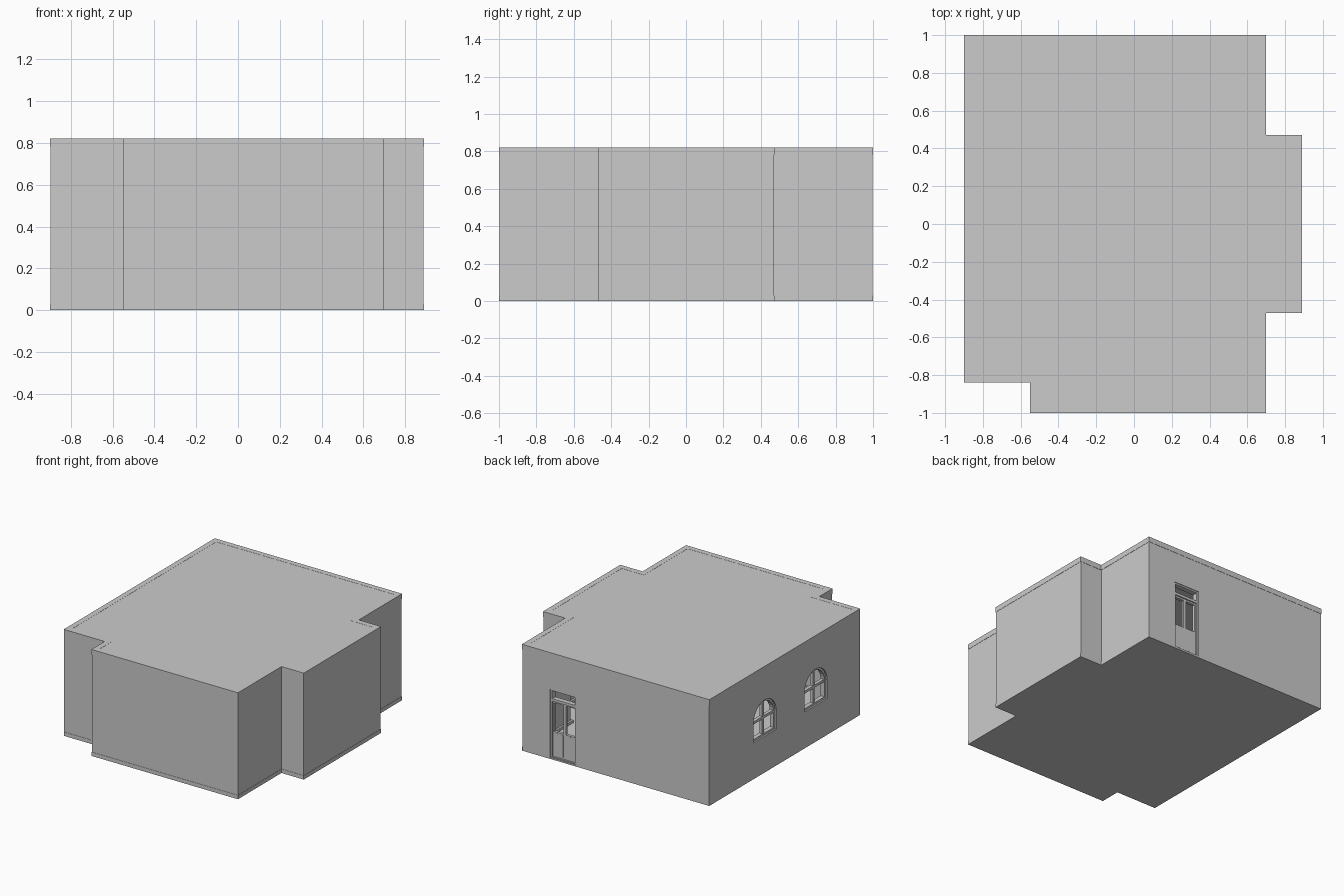
import bpy, bmesh, math

if "Cube" in bpy.data.objects:
    bpy.data.objects.remove(bpy.data.objects["Cube"])

H, WALL = 0.82, 0.025
# Room outline, counter-clockwise, starting at the back left corner
PLAN = [(-0.897, 0.998), (-0.897, -0.837), (-0.548, -0.837), (-0.548, -0.998),
        (0.698, -0.998), (0.698, -0.468), (0.888, -0.468), (0.888, 0.47),
        (0.698, 0.47), (0.698, 0.998)]
BACK_Y, LEFT_X = 0.998, -0.897


def up(a, b, c):        # plan outline raised along z
    return (a, b, c)


def on_back(a, b, c):   # across, height, outward from the back wall
    return (a, BACK_Y + c, b)


def on_left(a, b, c):   # across, height, outward from the left wall
    return (LEFT_X - c, a, b)


def finish(name, bm):
    bmesh.ops.recalc_face_normals(bm, faces=bm.faces)
    me = bpy.data.meshes.new(name)
    bm.to_mesh(me)
    bm.free()
    ob = bpy.data.objects.new(name, me)
    bpy.context.collection.objects.link(ob)
    return ob


def prism(name, pts, c0, c1, place=up):
    bm = bmesh.new()
    lo = [bm.verts.new(place(a, b, c0)) for a, b in pts]
    hi = [bm.verts.new(place(a, b, c1)) for a, b in pts]
    bm.faces.new(lo)
    bm.faces.new(hi)
    n = len(pts)
    for i in range(n):
        j = (i + 1) % n
        bm.faces.new((lo[i], lo[j], hi[j], hi[i]))
    return finish(name, bm)


def ring(name, outer, inner, c0, c1, place=up, closed=True):
    bm = bmesh.new()
    loops = [[bm.verts.new(place(*p)) for p in s] for s in zip(
        *[((a[0], a[1], c0), (a[0], a[1], c1), (b[0], b[1], c1), (b[0], b[1], c0))
          for a, b in zip(outer, inner)])]
    n = len(outer)
    for i in range(n if closed else n - 1):
        j = (i + 1) % n
        for k in range(4):
            a, b = loops[k], loops[(k + 1) % 4]
            bm.faces.new((a[i], a[j], b[j], b[i]))
    if not closed:
        bm.faces.new([l[0] for l in loops])
        bm.faces.new([l[-1] for l in loops])
    return finish(name, bm)


def offset(pts, d):     # grow a square-cornered outline by d
    out = []
    for i, p in enumerate(pts):
        q = [p[0], p[1]]
        for a, b in ((pts[i - 1], p), (p, pts[(i + 1) % len(pts)])):
            l = math.dist(a, b)
            q[0] += d * (b[1] - a[1]) / l
            q[1] -= d * (b[0] - a[0]) / l
        out.append(tuple(q))
    return out


def rect(a0, a1, b0, b1):
    return [(a0, b0), (a1, b0), (a1, b1), (a0, b1)]


def arch(mid, r, sill, spring, n=16):
    return [(mid - r, sill), (mid + r, sill)] + [
        (mid + r * math.cos(math.pi * i / n), spring + r * math.sin(math.pi * i / n))
        for i in range(n + 1)]


# Hollow shell with openings
walls = prism("walls", PLAN, 0, H)
cutters = [prism("room_cutter", offset(PLAN, -WALL), 0.01, H - 0.01)]
WINDOWS = (0.32, -0.30)
R, SILL, SPRING = 0.14, 0.28, 0.42
DOOR = (0.24, 0.46, 0.012, 0.54)
cutters.append(prism("door_cutter", rect(*DOOR), -0.06, 0.06, on_back))
for m in WINDOWS:
    cutters.append(prism("window_cutter", arch(m, R, SILL, SPRING), -0.06, 0.06, on_left))
bpy.context.view_layer.objects.active = walls
for c in cutters:
    mod = walls.modifiers.new("cut", 'BOOLEAN')
    mod.operation, mod.solver, mod.object = 'DIFFERENCE', 'EXACT', c
    bpy.ops.object.modifier_apply(modifier=mod.name)
    bpy.data.objects.remove(c)

# Cornice and skirting
out, inn = offset(PLAN, 0.002), offset(PLAN, -0.04)
ring("cornice", out, inn, 0.78, H + 0.001)
ring("skirting", out[1:], inn[1:], 0, 0.03, closed=False)

# Arched windows with cross bars
for i, m in enumerate(WINDOWS):
    t = 0.016
    ring(f"window_frame_{i}", arch(m, R, SILL, SPRING), arch(m, R - t, SILL + t, SPRING),
         -0.045, -0.012, on_left)
    prism(f"window_mullion_{i}", rect(m - 0.01, m + 0.01, SILL, SPRING + R - 0.005),
          -0.04, -0.016, on_left)
    prism(f"window_crossbar_{i}", rect(m - R + 0.005, m + R - 0.005, SPRING - 0.01, SPRING + 0.01),
          -0.041, -0.015, on_left)

# Double door with transom
x0, x1, z0, z1 = DOOR
xm = (x0 + x1) / 2
ring("door_frame", rect(*DOOR), rect(x0 + 0.012, x1 - 0.012, z0 + 0.006, z1 - 0.012),
     -0.045, -0.005, on_back)
prism("transom_bar", rect(x0 + 0.01, x1 - 0.01, 0.445, 0.465), -0.045, -0.008, on_back)
for side, (a, b) in (("left", (xm + 0.001, x1 - 0.012)), ("right", (x0 + 0.012, xm - 0.001))):
    ring(f"door_leaf_{side}", rect(a, b, z0 + 0.006, 0.445),
         rect(a + 0.01, b - 0.01, 0.21, 0.432), -0.04, -0.018, on_back)
    prism(f"door_panel_{side}", rect(a + 0.01, b - 0.01, z0 + 0.02, 0.2),
          -0.038, -0.0175, on_back)
